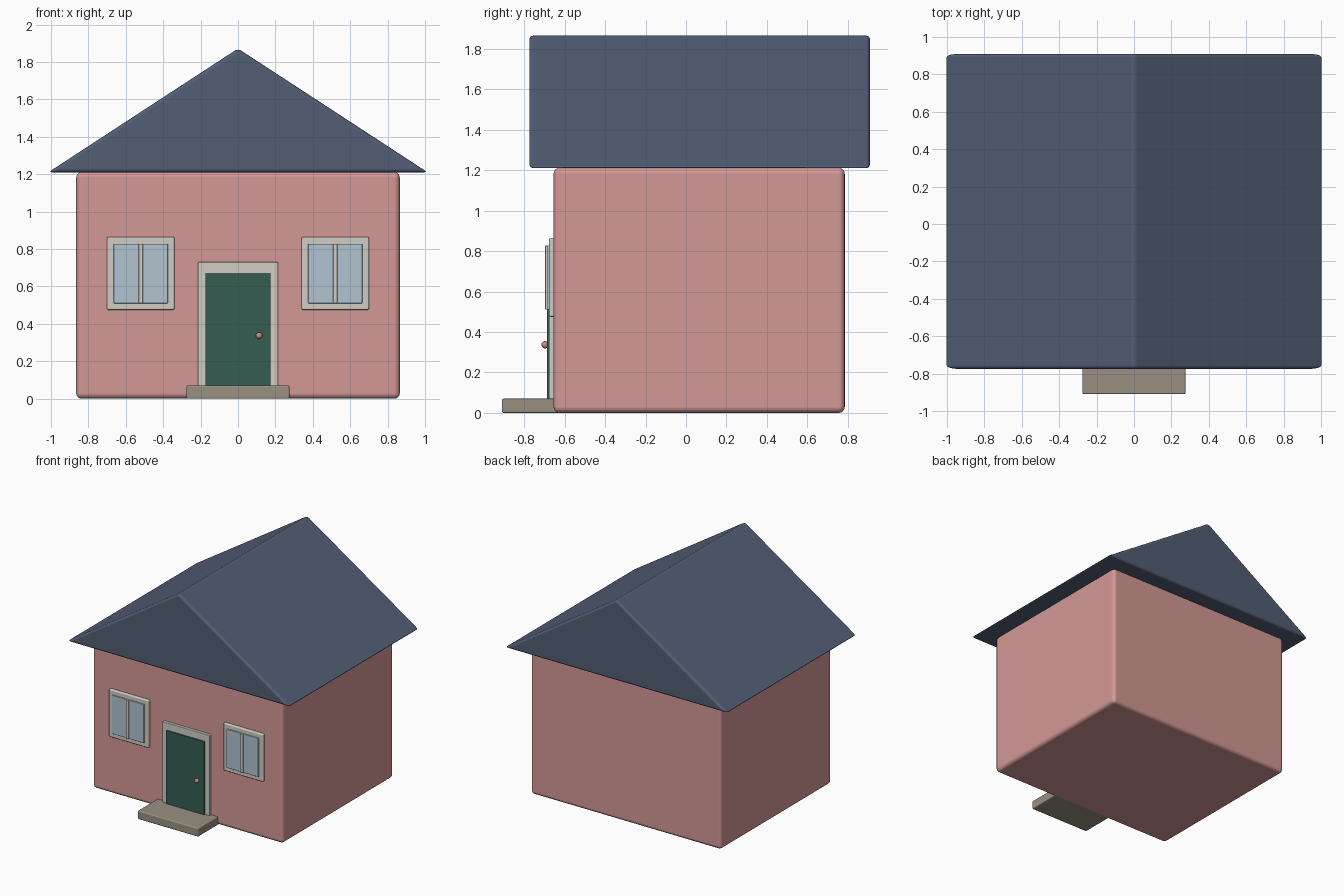
import bpy
import bmesh
import math

old = bpy.data.objects.get("Cube")
if old:
    bpy.data.objects.remove(old, do_unlink=True)


def material(name, r, g, b):
    m = bpy.data.materials.new(name)
    m.use_nodes = True
    m.diffuse_color = (r, g, b, 1)
    bsdf = m.node_tree.nodes["Principled BSDF"]
    bsdf.inputs["Base Color"].default_value = (r, g, b, 1)
    bsdf.inputs["Roughness"].default_value = 0.8
    return m


PINK = material("pink plaster", 0.65, 0.315, 0.305)
SLATE = material("slate blue", 0.085, 0.112, 0.178)
TRIM = material("pale stone trim", 0.63, 0.61, 0.55)
GREEN = material("dark green", 0.036, 0.11, 0.083)
GLASS = material("pale blue glass", 0.44, 0.55, 0.63)
STONE = material("step stone", 0.32, 0.28, 0.22)
KNOB = material("copper pink", 0.6, 0.25, 0.21)


def finish(name, bm, mat, bevel=0.0, segments=3):
    """Turn a bmesh into a rounded, smooth-shaded object."""
    bmesh.ops.recalc_face_normals(bm, faces=bm.faces)
    mesh = bpy.data.meshes.new(name)
    bm.to_mesh(mesh)
    bm.free()
    mesh.materials.append(mat)
    ob = bpy.data.objects.new(name, mesh)
    bpy.context.collection.objects.link(ob)
    if bevel:
        mod = ob.modifiers.new("rounded edges", 'BEVEL')
        mod.width = bevel
        mod.segments = segments
        mod.limit_method = 'ANGLE'
        mod.harden_normals = True
    for p in mesh.polygons:
        p.use_smooth = True
    return ob


def extrude_y(name, profile, y0, y1, mat, bevel, segments=3):
    """Extrude an (x, z) outline from y0 to y1."""
    bm = bmesh.new()
    face = bm.faces.new([bm.verts.new((x, y0, z)) for x, z in profile])
    out = bmesh.ops.extrude_face_region(bm, geom=[face])
    verts = [g for g in out["geom"] if isinstance(g, bmesh.types.BMVert)]
    bmesh.ops.translate(bm, verts=verts, vec=(0, y1 - y0, 0))
    return finish(name, bm, mat, bevel, segments)


def box(name, x0, x1, y0, y1, z0, z1, mat, bevel, segments=3):
    outline = [(x0, z0), (x1, z0), (x1, z1), (x0, z1)]
    return extrude_y(name, outline, y0, y1, mat, bevel, segments)


WALL = -0.655    # front wall plane
BACK = WALL + 0.03

# House body and gable roof
box("house_walls", -0.865, 0.865, WALL, 0.785, 0, 1.212, PINK, 0.03, 4)
extrude_y("gable_roof", [(-1.015, 1.21), (1.015, 1.21), (0, 1.872)],
          -0.775, 0.91, SLATE, 0.02)

# Front door with surround, knob and step
box("door_surround", -0.215, 0.215, -0.677, BACK, 0.02, 0.73, TRIM, 0.006)
box("door", -0.175, 0.175, -0.688, BACK, 0.03, 0.67, GREEN, 0.005)
box("front_step", -0.275, 0.275, -0.91, BACK, 0, 0.07, STONE, 0.008)

bm = bmesh.new()
bmesh.ops.create_uvsphere(bm, u_segments=20, v_segments=12, radius=0.018)
knob = finish("door_knob", bm, KNOB)
knob.location = (0.113, -0.697, 0.337)

# Matching windows either side of the door
for side, cx in (("right", -0.52), ("left", 0.52)):
    box(side + "_window_frame", cx - 0.18, cx + 0.18, -0.677, BACK,
        0.475, 0.865, TRIM, 0.008)
    box(side + "_window_glass", cx - 0.145, cx + 0.145, -0.686, BACK,
        0.51, 0.828, GLASS, 0.003)
    box(side + "_window_mullion", cx - 0.012, cx + 0.012, -0.696, BACK,
        0.51, 0.828, TRIM, 0.004)
